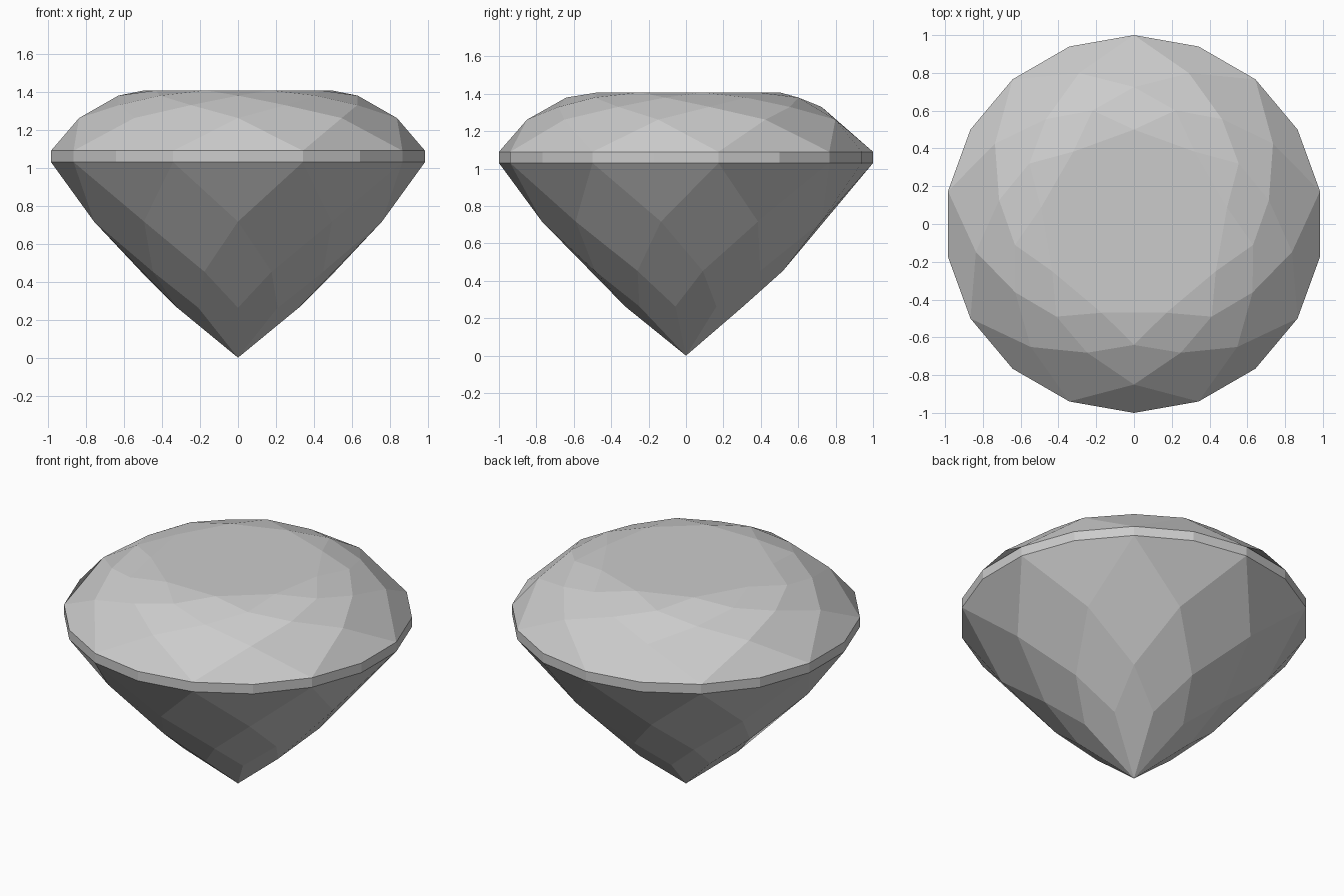
import bpy
import bmesh
from math import sin, cos, radians

cube = bpy.data.objects.get("Cube")
if cube:
    bpy.data.objects.remove(cube, do_unlink=True)

SIDES = 18
GIRDLE_LOW, GIRDLE_HIGH = 1.03, 1.09
TABLE = 1.408

# Facet rings as (radius, height), working away from the girdle.
# Rings alternate between even and odd girdle positions.
CROWN = [(0.85, 1.262), (0.725, 1.33), (0.64, 1.38), (0.5, TABLE)]
PAVILION = [(0.77, 0.717), (0.518, 0.453), (0.325, 0.263)]

grey = bpy.data.materials.new("pale_grey")
grey.use_nodes = True
colour = (0.6, 0.6, 0.6, 1)
grey.diffuse_color = colour
grey.node_tree.nodes["Principled BSDF"].inputs["Base Color"].default_value = colour

bm = bmesh.new()


def ring(radius, z, start=0, step=1):
    """Vertices by girdle position, with position 0 at the front."""
    verts = {}
    for i in range(start, SIDES, step):
        a = radians(360 / SIDES * i)
        verts[i] = bm.verts.new((radius * sin(a), -radius * cos(a), z))
    return verts


def kites(girdle, rows):
    """Lattice of kite facets; returns the last two rings."""
    older, newer = girdle, girdle
    for n, (radius, z) in enumerate(rows):
        layer = ring(radius, z, n % 2, 2)
        for i in layer:
            bm.faces.new((older[i], newer[(i + 1) % SIDES],
                          layer[i], newer[(i - 1) % SIDES]))
        older, newer = newer, layer
    return older, newer


# Girdle band
low, high = ring(1, GIRDLE_LOW), ring(1, GIRDLE_HIGH)
for i in range(SIDES):
    j = (i + 1) % SIDES
    bm.faces.new((low[i], low[j], high[j], high[i]))

# Crown with star triangles and the flat table
stars, table = kites(high, CROWN)
for i in stars:
    bm.faces.new((stars[i], table[(i + 1) % SIDES], table[(i - 1) % SIDES]))
bm.faces.new(list(table.values()))

# Pavilion closing to the point
upper, lower = kites(low, PAVILION)
tip = bm.verts.new((0, 0, 0))
for i in upper:
    bm.faces.new((upper[i], lower[(i + 1) % SIDES], tip, lower[(i - 1) % SIDES]))

bmesh.ops.recalc_face_normals(bm, faces=bm.faces[:])
mesh = bpy.data.meshes.new("cut_gem")
bm.to_mesh(mesh)
bm.free()
mesh.materials.append(grey)
gem = bpy.data.objects.new("cut_gem", mesh)
bpy.context.collection.objects.link(gem)
